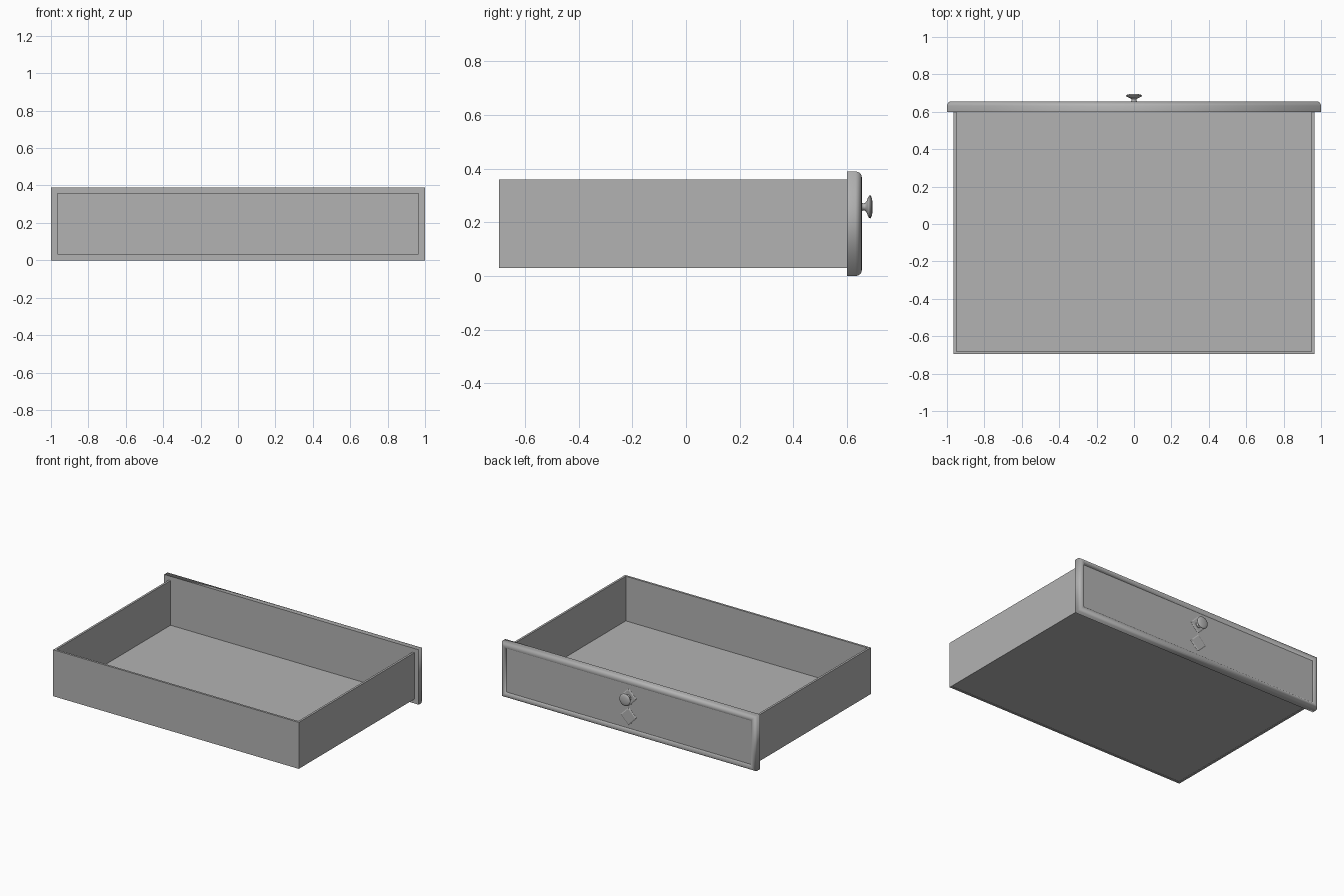
import bpy, bmesh, math

if "Cube" in bpy.data.objects:
    bpy.data.objects.remove(bpy.data.objects["Cube"])

grey = bpy.data.materials.new("mid_grey")
grey.diffuse_color = (0.45, 0.45, 0.45, 1)
grey.use_nodes = True
grey.node_tree.nodes["Principled BSDF"].inputs["Base Color"].default_value = grey.diffuse_color


def finish(name, bm, smooth=None):
    bmesh.ops.recalc_face_normals(bm, faces=bm.faces)
    me = bpy.data.meshes.new(name)
    bm.to_mesh(me)
    bm.free()
    me.materials.append(grey)
    ob = bpy.data.objects.new(name, me)
    bpy.context.collection.objects.link(ob)
    if smooth:
        bpy.ops.object.select_all(action='DESELECT')
        ob.select_set(True)
        bpy.context.view_layer.objects.active = ob
        bpy.ops.object.shade_smooth_by_angle(angle=math.radians(smooth))
    return ob


def box(name, x0, x1, y0, y1, z0, z1):
    bm = bmesh.new()
    bmesh.ops.create_cube(bm, size=1)
    for v in bm.verts:
        v.co = ((x0 + x1) / 2 + v.co.x * (x1 - x0),
                (y0 + y1) / 2 + v.co.y * (y1 - y0),
                (z0 + z1) / 2 + v.co.z * (z1 - z0))
    return finish(name, bm)


def loft(name, rings, smooth=None, soft_sides=False):
    """Skin a list of point rings and cap both ends."""
    bm = bmesh.new()
    loops = [[bm.verts.new(p) for p in r] for r in rings]
    n = len(loops[0])
    for a, b in zip(loops, loops[1:]):
        for i in range(n):
            j = (i + 1) % n
            f = bm.faces.new((a[i], a[j], b[j], b[i]))
            f.smooth = soft_sides
    for cap in (loops[0], loops[-1][::-1]):
        f = bm.faces.new(cap)
        for e in f.edges:
            e.smooth = False
    return finish(name, bm, smooth)


# Open drawer box
W, T, BACK, FACE = 0.965, 0.015, -0.696, 0.602
for side, s in (("left", -1), ("right", 1)):
    xs = sorted((s * W, s * (W - T)))
    box(side + "_wall", *xs, BACK, FACE, 0.03, 0.36)
box("back_wall", -W + T, W - T, BACK, BACK + T, 0.03, 0.36)
box("floor", -W + T, W - T, BACK + T, FACE, 0.033, 0.043)

# Front panel: softly shaded rounded rim stepping down to a recessed field
RECESS = 0.642
profile = [(0, 0.60), (0, 0.632), (0.002, 0.641), (0.007, 0.649),
           (0.014, 0.654), (0.022, 0.655), (0.03, 0.653), (0.036, 0.649),
           (0.04, RECESS)]


def rim(inset, y):
    x, z0, z1 = 1 - inset, inset, 0.39 - inset
    return [(-x, y, z0), (x, y, z0), (x, y, z1), (-x, y, z1)]


loft("front_panel", [rim(i, y) for i, y in profile], soft_sides=True)


# Two raised diamond plates
def diamond(r, y, z):
    return [(r, y, z), (0, y, z + r), (-r, y, z), (0, y, z - r)]


for name, z in (("knob_plate", 0.26), ("keyhole_plate", 0.125)):
    loft(name, [diamond(0.064, RECESS - 0.004, z),
                diamond(0.064, RECESS + 0.001, z),
                diamond(0.054, RECESS + 0.005, z)])

# Turned knob
turning = [(0.022, 0.640), (0.022, 0.651), (0.016, 0.655), (0.013, 0.661),
           (0.014, 0.667), (0.021, 0.673), (0.034, 0.678), (0.041, 0.682),
           (0.043, 0.686), (0.041, 0.689), (0.032, 0.693), (0.017, 0.695),
           (0.004, 0.6955)]
N = 24
loft("knob", [[(r * math.cos(2 * math.pi * k / N), y,
                0.258 + r * math.sin(2 * math.pi * k / N)) for k in range(N)]
              for r, y in turning], 50)
